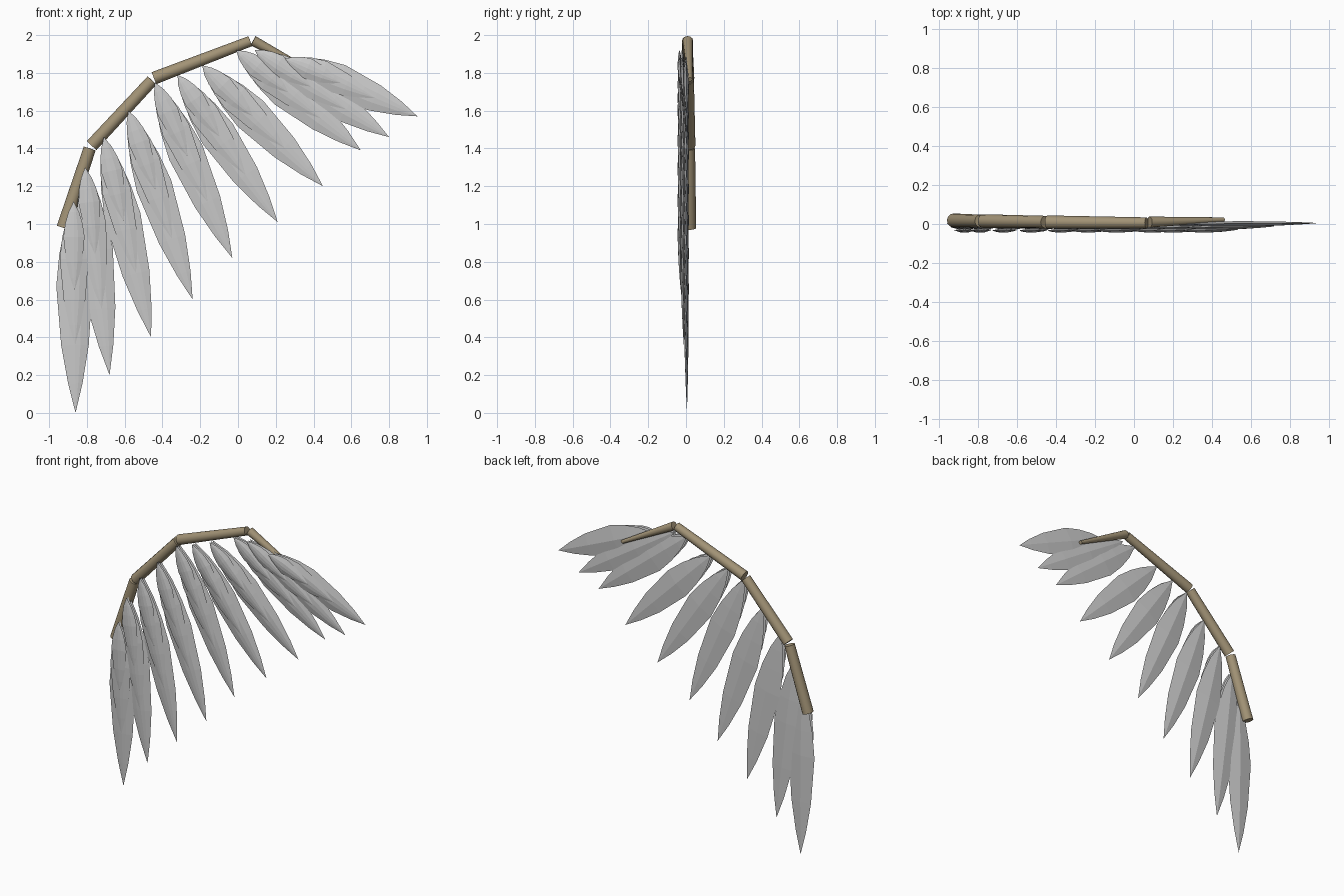
import bpy, bmesh
from mathutils import Vector

if "Cube" in bpy.data.objects:
    bpy.data.objects.remove(bpy.data.objects["Cube"])

bone_mat = bpy.data.materials.new("bone_brown")
bone_mat.diffuse_color = (0.36, 0.29, 0.18, 1)
bone_mat.use_nodes = True
bone_mat.node_tree.nodes["Principled BSDF"].inputs["Base Color"].default_value = bone_mat.diffuse_color


def finish(bm, name, mat=None):
    bmesh.ops.recalc_face_normals(bm, faces=bm.faces)
    me = bpy.data.meshes.new(name)
    bm.to_mesh(me)
    bm.free()
    ob = bpy.data.objects.new(name, me)
    bpy.context.collection.objects.link(ob)
    if mat:
        me.materials.append(mat)
    return ob


def bone(name, a, b, r1, r2):
    """Straight tapered rod from a to b."""
    a, b = Vector(a), Vector(b)
    d = b - a
    bm = bmesh.new()
    bmesh.ops.create_cone(bm, cap_ends=True, segments=12, radius1=r1, radius2=r2, depth=d.length)
    ob = finish(bm, name, bone_mat)
    ob.location = (a + b) / 2
    ob.rotation_mode = 'QUATERNION'
    ob.rotation_quaternion = d.to_track_quat('Z', 'Y')
    for p in ob.data.polygons:
        p.use_smooth = len(p.vertices) == 4
    return ob


# Leaf outline: position along the feather, share of full width
OUTLINE = [(0.12, 0.50), (0.25, 0.82), (0.40, 1.0), (0.68, 0.76), (0.86, 0.40)]
# Cross-section: share of half width, share of depth (front is negative)
SECTION = [(-1, 0), (-0.4, -0.85), (0, -1), (0.4, -0.85), (1, 0), (0, 0.8)]


def feather(name, root, tip, half_w, depth):
    """Flat-faceted leaf with a ridge along the middle."""
    root, tip = Vector(root), Vector(tip)
    d = tip - root
    side = Vector((d.z, 0, -d.x)).normalized()
    bm = bmesh.new()
    start, end = bm.verts.new(root), bm.verts.new(tip)
    rings = []
    for t, w in OUTLINE:
        c = root + d * t
        rings.append([bm.verts.new(c + side * (u * half_w * w) + Vector((0, v * depth * w, 0)))
                      for u, v in SECTION])
    n = len(SECTION)
    for i in range(n):
        j = (i + 1) % n
        bm.faces.new((start, rings[0][i], rings[0][j]))
        bm.faces.new((end, rings[-1][j], rings[-1][i]))
        for r, s in zip(rings, rings[1:]):
            bm.faces.new((r[i], s[i], s[j], r[j]))
    return finish(bm, name)


# Wing arm: four rods, last one tapering
bone("shoulder_bone", (-0.925, 0.018, 0.98), (-0.785, 0.015, 1.40), 0.036, 0.033)
bone("upper_bone", (-0.775, 0.015, 1.415), (-0.455, 0.010, 1.76), 0.035, 0.032)
bone("fore_bone", (-0.445, 0.010, 1.772), (0.065, 0.006, 1.968), 0.034, 0.028)
bone("tip_bone", (0.08, 0.010, 1.97), (0.46, 0.022, 1.765), 0.028, 0.012)

# Feather roots and tips (x, z) of the long row
ROOTS = [(-0.87, 1.12), (-0.81, 1.30), (-0.71, 1.46), (-0.58, 1.60), (-0.44, 1.75),
         (-0.32, 1.79), (-0.19, 1.84), (-0.01, 1.92), (0.09, 1.92), (0.25, 1.875)]
TIPS = [(-0.86, 0.0), (-0.68, 0.20), (-0.46, 0.40), (-0.24, 0.60), (-0.03, 0.82),
        (0.21, 1.01), (0.45, 1.20), (0.65, 1.39), (0.80, 1.46), (0.95, 1.57)]

# Three overlapping rows: name, length share, half width, depth, root y, tip y
ROWS = [("long_feather", 1.0, 0.096, 0.016, 0.0, 0.005),
        ("middle_feather", 0.68, 0.076, 0.014, -0.018, -0.012),
        ("short_feather", 0.42, 0.056, 0.013, -0.034, -0.028)]
for name, share, w, depth, y0, y1 in ROWS:
    for i, (r, t) in enumerate(zip(ROOTS, TIPS)):
        end = (r[0] + (t[0] - r[0]) * share, y1, r[1] + (t[1] - r[1]) * share)
        feather(f"{name}_{i + 1}", (r[0], y0, r[1]), end, w, depth)
